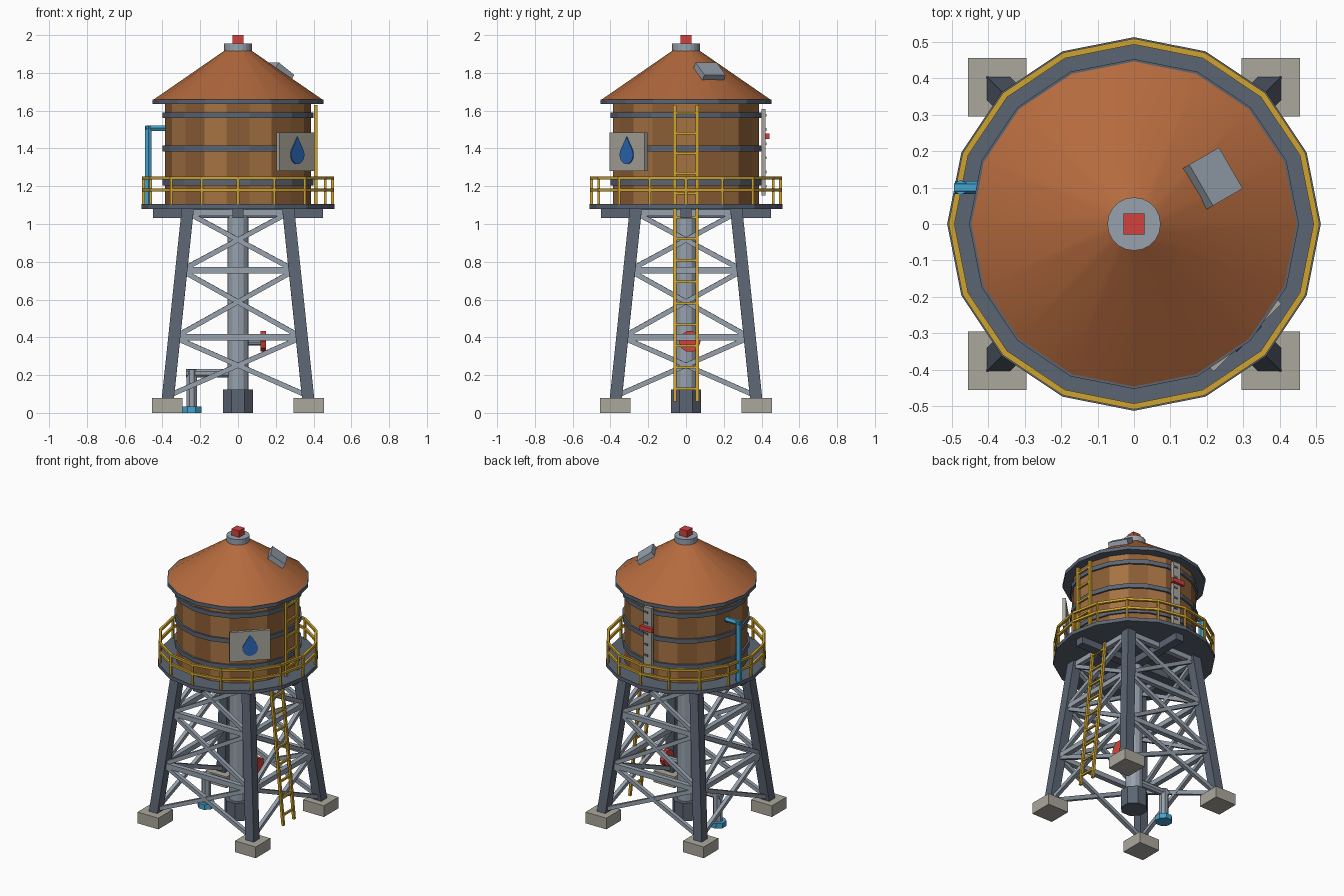
import bpy, bmesh
from math import pi, sin, cos, radians, atan2
from mathutils import Vector, Matrix

if "Cube" in bpy.data.objects:
    bpy.data.objects.remove(bpy.data.objects["Cube"], do_unlink=True)


def material(name, r, g, b):
    m = bpy.data.materials.new(name)
    m.use_nodes = True
    m.diffuse_color = (r, g, b, 1)
    m.node_tree.nodes["Principled BSDF"].inputs["Base Color"].default_value = (r, g, b, 1)
    return m


WOOD = material("light wood", .38, .17, .055)
WOOD_DARK = material("dark wood", .26, .11, .036)
ROOF = material("rust roof", .46, .145, .048)
STEEL = material("dark steel", .105, .13, .17)
PIPE = material("grey metal", .31, .36, .42)
YELLOW = material("safety yellow", .62, .37, .03)
RED = material("signal red", .65, .055, .045)
CYAN = material("pipe blue", .06, .37, .63)
BLUE = material("water blue", .025, .14, .48)
STONE = material("concrete", .41, .39, .34)


def finish(name, bm, *mats):
    mesh = bpy.data.meshes.new(name)
    bm.to_mesh(mesh)
    bm.free()
    for m in mats:
        mesh.materials.append(m)
    ob = bpy.data.objects.new(name, mesh)
    bpy.context.collection.objects.link(ob)
    return ob


def box(bm, centre, size, rot=Matrix()):
    m = Matrix.Translation(centre) @ rot @ Matrix.Diagonal((*size, 1))
    bmesh.ops.create_cube(bm, size=1, matrix=m)


def beam(bm, a, b, w, d=None, twist_free=False):
    a, b = Vector(a), Vector(b)
    v = b - a
    q = Vector((0, 0, 1)).rotation_difference(v) if twist_free else v.to_track_quat('Z', 'Y')
    box(bm, (a + b) / 2, (w, d or w, v.length), q.to_matrix().to_4x4())


def tube(bm, a, b, r1, r2=None, sides=16, spin=0):
    a, b = Vector(a), Vector(b)
    v = b - a
    rot = Vector((0, 0, 1)).rotation_difference(v).to_matrix().to_4x4()
    m = Matrix.Translation((a + b) / 2) @ rot @ Matrix.Rotation(spin, 4, 'Z')
    bmesh.ops.create_cone(bm, cap_ends=True, segments=sides, radius1=r1,
                          radius2=r1 if r2 is None else r2, depth=v.length, matrix=m)


def boxes(name, mat, *items):
    bm = bmesh.new()
    for item in items:
        box(bm, *item)
    return finish(name, bm, mat)


def tubes(name, mat, *items, **kw):
    bm = bmesh.new()
    for item in items:
        tube(bm, *item, **kw)
    return finish(name, bm, mat)


# Footings, legs and bracing
CORNERS = [(1, -1), (1, 1), (-1, 1), (-1, -1)]


def leg_point(c, z):
    s = .372 - .105 * (z - .07)
    return Vector((c[0] * s, c[1] * s, z))


boxes("footings", STONE, *[((.375 * x, .375 * y, .039), (.16, .16, .078)) for x, y in CORNERS])
legs, braces = bmesh.new(), bmesh.new()
LEVELS = [.09, .4, .755, 1.06]
for i, c in enumerate(CORNERS):
    n = CORNERS[(i + 1) % 4]
    beam(legs, leg_point(c, .07), leg_point(c, 1.09), .064, twist_free=True)
    for lo, hi in zip(LEVELS, LEVELS[1:]):
        beam(braces, leg_point(c, lo), leg_point(n, hi), .026)
        beam(braces, leg_point(n, lo), leg_point(c, hi), .026)
        beam(braces, leg_point(c, hi), leg_point(n, hi), .034)
finish("legs", legs, STEEL)
finish("braces", braces, PIPE)

# Central riser with base, drain pipe and valve
tubes("riser", PIPE, ((0, 0, .1), (0, 0, 1.09), .056), sides=12)
tubes("riser_base", STEEL, ((0, 0, 0), (0, 0, .125), .087), sides=8, spin=pi / 8)
tubes("drain_pipe", PIPE, ((0, 0, .21), (-.275, 0, .21), .025),
      ((-.245, 0, .23), (-.245, 0, .02), .031), sides=8, spin=pi / 8)
tubes("drain_flange", CYAN, ((-.245, 0, 0), (-.245, 0, .035), .055), sides=8, spin=pi / 8)
tubes("valve_stem", PIPE, ((.04, .02, .375), (.13, .02, .375), .019), sides=8)
tubes("valve_wheel", RED, ((.118, .02, .378), (.148, .02, .378), .057), sides=10)

# Platform deck with cross joists
tubes("platform", STEEL, ((0, 0, 1.08), (0, 0, 1.105), .512))
boxes("joists", STEEL, ((0, 0, 1.058), (.9, .06, .05)), ((0, 0, 1.057), (.06, .9, .05)))

# Guard rail around the deck
rail = bmesh.new()
ring = [Vector((.5 * cos(k * pi / 8), .5 * sin(k * pi / 8), 0)) for k in range(16)]
for k, p in enumerate(ring):
    q = ring[(k + 1) % 16]
    beam(rail, p + Vector((0, 0, 1.1)), p + Vector((0, 0, 1.25)), .014)
    for z in (1.18, 1.243):
        up = Vector((0, 0, z))
        beam(rail, p + up, q + up, .016)
finish("guard_rail", rail, YELLOW)

# Tank: one face per stave in alternating wood
bm = bmesh.new()
tube(bm, (0, 0, 1.1), (0, 0, 1.64), .392, sides=20, spin=pi / 20)
bm.normal_update()
for f in bm.faces:
    c = f.calc_center_median()
    f.material_index = round(atan2(c.y, c.x) / (pi / 10)) % 2
finish("tank", bm, WOOD, WOOD_DARK)
tubes("tank_bands", STEEL, *[((0, 0, z - .015), (0, 0, z + .015), .404)
                            for z in (1.22, 1.4, 1.575)], sides=20, spin=pi / 20)

# Roof, eave, cap and beacon
tubes("eave", STEEL, ((0, 0, 1.635), (0, 0, 1.66), .452))
roof = tubes("roof", ROOF, ((0, 0, 1.658), (0, 0, 1.922), .448, .066))
bpy.context.view_layer.objects.active = roof
roof.select_set(True)
bpy.ops.object.shade_smooth_by_angle(angle=radians(30))
roof.select_set(False)
tubes("roof_cap", PIPE, ((0, 0, 1.913), (0, 0, 1.955), .073), sides=20)
boxes("beacon", RED, ((0, 0, 1.976), (.058, .058, .048)))
tilt = Matrix.Rotation(radians(30), 4, 'Z') @ Matrix.Rotation(radians(35), 4, 'Y')
boxes("roof_hatch", PIPE, ((.216, .125, 1.808), (.115, .13, .035), tilt))

# Ladder: leaning lower flight, upright upper flight
ladder = bmesh.new()
for a, b, rungs in ((Vector((.39, 0, .06)), Vector((.288, 0, 1.08)), 9),
                    (Vector((.412, 0, 1.1)), Vector((.412, 0, 1.63)), 5)):
    side = Vector((0, .059, 0))
    for s in (side, -side):
        beam(ladder, a + s, b + s, .017)
    for k in range(rungs):
        p = a.lerp(b, (k + .6) / rungs)
        beam(ladder, p - side, p + side, .013)
finish("ladder", ladder, YELLOW)

# Overflow pipe on the right side
tubes("overflow_pipe", CYAN, ((-.475, .1, 1.105), (-.475, .1, 1.52), .021),
      ((-.49, .1, 1.507), (-.38, .1, 1.507), .018), sides=6)

# Level gauge on the back
boxes("gauge_board", STONE, ((0, .411, 1.38), (.06, .022, .46)))
boxes("gauge_marks", STEEL, *[((.012, .423, 1.2 + .075 * k), (.03, .006, .014)) for k in range(6)])
boxes("gauge_pointer", RED, ((0, .43, 1.465), (.095, .025, .03)))

# Sign board with a water drop, facing the front left corner
turn = Matrix.Rotation(-pi / 4, 4, 'Z')
boxes("sign_board", STONE, (turn @ Vector((.43, 0, 1.383)), (.02, .262, .205), turn))
bm = bmesh.new()
outline = [(0, .09)]
for k in range(13):
    t = radians(150 + 20 * k)
    outline.append((-.05 * cos(t) * -1, .05 * sin(t) - .005))
drop = [bm.verts.new(turn @ Vector((.441, y, 1.372 + z))) for y, z in outline]
face = bm.faces.new(drop)
out = bmesh.ops.extrude_face_region(bm, geom=[face])
moved = [v for v in out["geom"] if isinstance(v, bmesh.types.BMVert)]
bmesh.ops.translate(bm, verts=moved, vec=turn @ Vector((.006, 0, 0)))
bmesh.ops.recalc_face_normals(bm, faces=bm.faces)
finish("water_drop", bm, BLUE)
